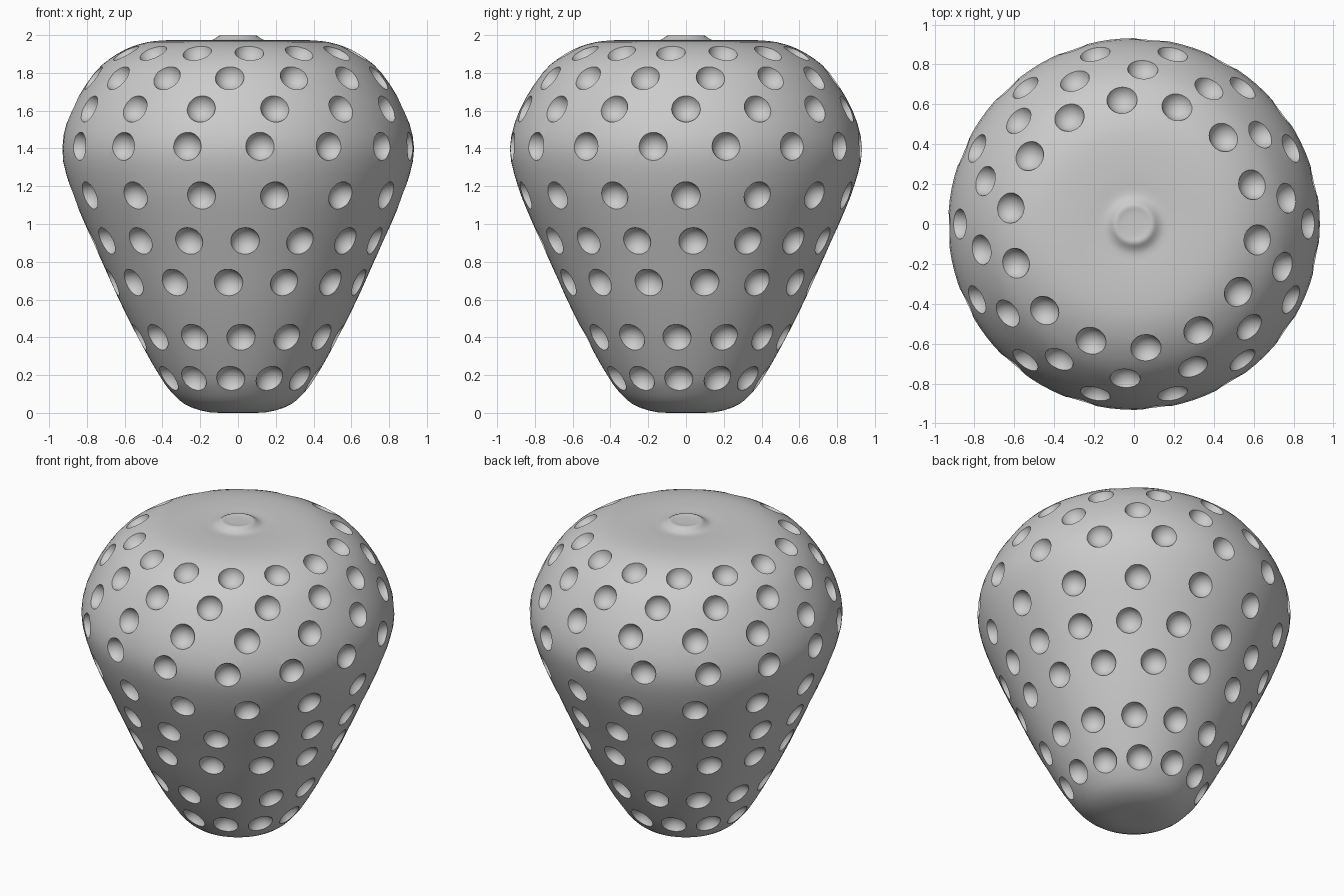
import bpy, bmesh, math
from mathutils import Vector, Matrix

if "Cube" in bpy.data.objects:
    bpy.data.objects.remove(bpy.data.objects["Cube"], do_unlink=True)

# One plain grey for everything
grey = bpy.data.materials.new("plain grey")
grey.use_nodes = True
colour = (0.6, 0.6, 0.6, 1)
grey.diffuse_color = colour
grey.node_tree.nodes["Principled BSDF"].inputs["Base Color"].default_value = colour

# Half outline (radius, height) from the base to the stem scar on top
OUTLINE = [(0, 0.0), (0.15, 0.003), (0.28, 0.045), (0.37, 0.13), (0.43, 0.22),
           (0.53, 0.4), (0.63, 0.6), (0.72, 0.8), (0.81, 1.0), (0.89, 1.2),
           (0.932, 1.4), (0.882, 1.6), (0.76, 1.8), (0.64, 1.9), (0.52, 1.953),
           (0.4, 1.972), (0.25, 1.974), (0.16, 1.97), (0.125, 1.98),
           (0.095, 1.999), (0.06, 1.995), (0, 1.994)]


def smooth_path(points, steps):
    """Catmull-Rom curve through the points."""
    p = [Vector(q) for q in points]
    p = [p[0]] + p + [p[-1]]
    path = []
    for a, b, c, d in zip(p, p[1:], p[2:], p[3:]):
        for i in range(steps):
            t = i / steps
            path.append(b + (c - a) * t / 2 + (a * 2 - b * 5 + c * 4 - d) * t * t / 2
                        + (b * 3 - a - c * 3 + d) * t ** 3 / 2)
    return path + [p[-1]]


def new_object(name, bm):
    mesh = bpy.data.meshes.new(name)
    bm.to_mesh(mesh)
    bm.free()
    mesh.materials.append(grey)
    obj = bpy.data.objects.new(name, mesh)
    bpy.context.collection.objects.link(obj)
    return obj


# Berry body: outline turned around the vertical axis
path = smooth_path(OUTLINE, 3)
bm = bmesh.new()
verts = [bm.verts.new((r, 0, max(z, 0))) for r, z in path]
edges = [bm.edges.new(pair) for pair in zip(verts, verts[1:])]
bmesh.ops.spin(bm, geom=verts + edges, cent=(0, 0, 0), axis=(0, 0, 1),
               angle=math.tau, steps=96)
bmesh.ops.remove_doubles(bm, verts=bm.verts, dist=0.0001)
bmesh.ops.recalc_face_normals(bm, faces=bm.faces)
berry = new_object("berry_body", bm)

# Rows of seed pits: height, number in the row, angle of the first
ROWS = [(0.18, 12, -5.5), (0.4, 13, -5.2), (0.69, 14, 8.55), (0.91, 16, 2.8),
        (1.15, 14, 0), (1.41, 15, -10.8), (1.61, 14, 0), (1.775, 14, 9.6),
        (1.908, 14, -7.35)]
PIT_RADIUS, PIT_LIFT = 0.08, 0.02

bm = bmesh.new()
for height, count, start in ROWS:
    a, b = next((a, b) for a, b in zip(path, path[1:]) if a.y <= height < b.y)
    along = (b - a).normalized()
    spot = a.lerp(b, (height - a.y) / (b.y - a.y)) + Vector((along.y, -along.x)) * PIT_LIFT
    for i in range(count):
        turn = Matrix.Rotation(math.radians(start) + math.tau * i / count, 4, "Z")
        bmesh.ops.create_uvsphere(bm, u_segments=24, v_segments=14, radius=PIT_RADIUS,
                                  matrix=turn @ Matrix.Translation((spot.x, 0, spot.y)))
cutter = new_object("pit_cutter", bm)
cutter.hide_render = True

# Cut the pits and keep the result as plain geometry
cut = berry.modifiers.new("seed pits", "BOOLEAN")
cut.operation = "DIFFERENCE"
cut.solver = "MANIFOLD"
cut.object = cutter
bpy.ops.object.select_all(action="DESELECT")
berry.select_set(True)
bpy.context.view_layer.objects.active = berry
bpy.ops.object.modifier_apply(modifier=cut.name)
bpy.data.objects.remove(cutter, do_unlink=True)
bpy.ops.object.shade_smooth_by_angle(angle=math.radians(30))
